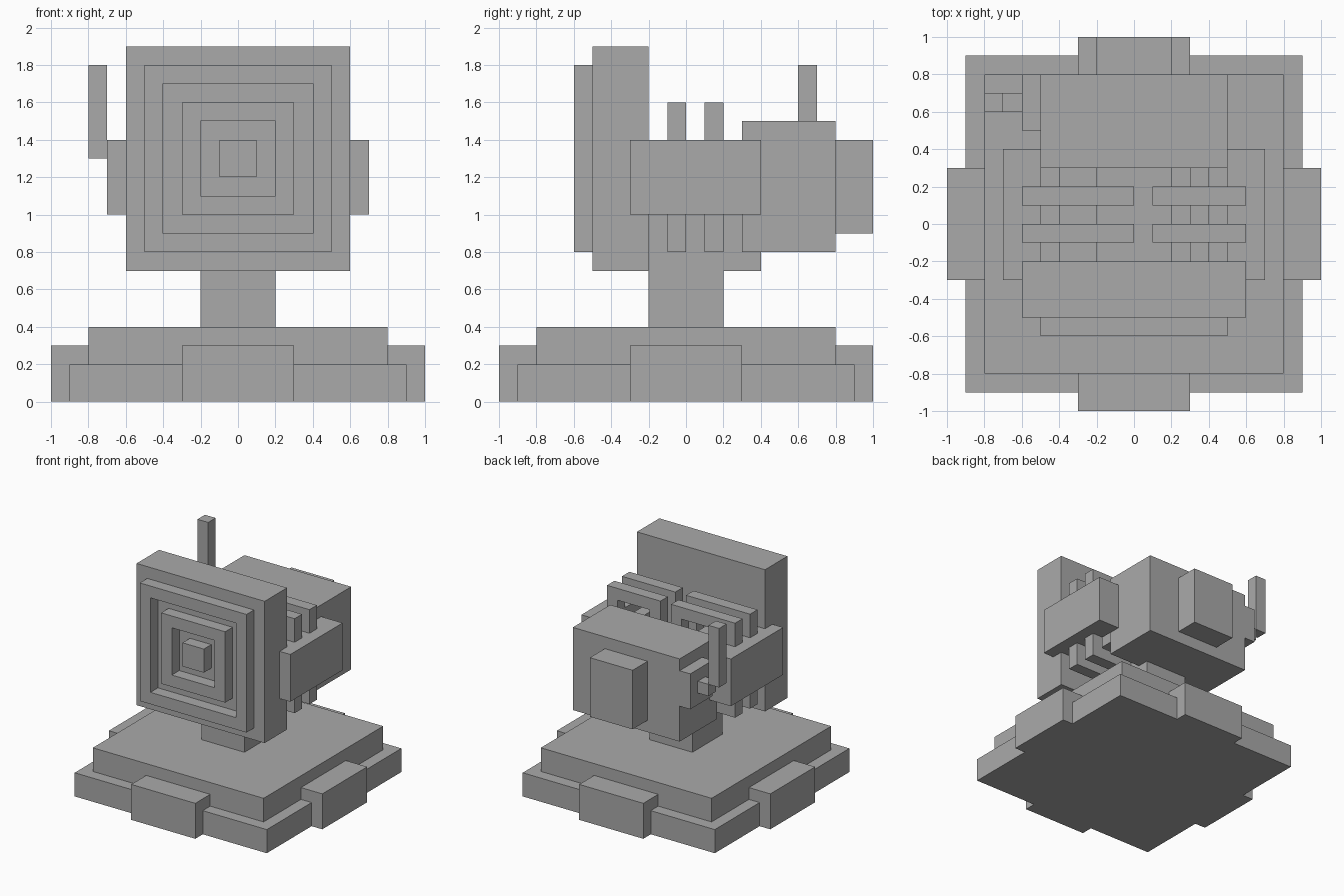
import bpy

if "Cube" in bpy.data.objects:
    bpy.data.objects.remove(bpy.data.objects["Cube"])

grey = bpy.data.materials.new("plain grey")
grey.diffuse_color = (0.4, 0.4, 0.4, 1)
grey.use_nodes = True
grey.node_tree.nodes["Principled BSDF"].inputs["Base Color"].default_value = grey.diffuse_color


def mesh_object(name, boxes):
    """One object from boxes given as (x0, x1, y0, y1, z0, z1)."""
    verts, faces = [], []
    for x0, x1, y0, y1, z0, z1 in boxes:
        n = len(verts)
        verts += [(x, y, z) for z in (z0, z1)
                  for x, y in ((x0, y0), (x1, y0), (x1, y1), (x0, y1))]
        quads = [(3, 2, 1, 0), (4, 5, 6, 7)]
        quads += [(i, (i + 1) % 4, (i + 1) % 4 + 4, i + 4) for i in range(4)]
        faces += [tuple(n + i for i in q) for q in quads]
    mesh = bpy.data.meshes.new(name)
    mesh.from_pydata(verts, [], faces)
    mesh.materials.append(grey)
    ob = bpy.data.objects.new(name, mesh)
    bpy.context.collection.objects.link(ob)
    return ob


def box(name, *b):
    return mesh_object(name, [b])


def frame(name, x0, x1, y0, y1, z0, z1, t=0.1):
    """Upright rectangular ring, open along y, with mitred corners."""
    outer = [(x0, z0), (x1, z0), (x1, z1), (x0, z1)]
    inner = [(x0 + t, z0 + t), (x1 - t, z0 + t), (x1 - t, z1 - t), (x0 + t, z1 - t)]
    verts = [(x, y, z) for y in (y0, y1) for x, z in outer + inner]
    faces = []
    for i in range(4):
        j = (i + 1) % 4
        faces += [(i, j, j + 4, i + 4),              # front
                  (i + 8, i + 12, j + 12, j + 8),    # back
                  (i, i + 8, j + 8, j),              # outside
                  (i + 4, j + 4, j + 12, i + 12)]    # inside
    mesh = bpy.data.meshes.new(name)
    mesh.from_pydata(verts, [], faces)
    mesh.materials.append(grey)
    ob = bpy.data.objects.new(name, mesh)
    bpy.context.collection.objects.link(ob)
    return ob


# Stepped base with a pad on each side
box("base_slab", -0.9, 0.9, -0.9, 0.9, 0, 0.2)
box("base_step", -0.8, 0.8, -0.8, 0.8, 0.2, 0.4)
for s, side in ((-1, "left"), (1, "right")):
    a, b = sorted((s * 0.8, s * 1.0))
    box("base_pad_" + side, a, b, -0.3, 0.3, 0, 0.3)
for s, side in ((-1, "front"), (1, "back")):
    a, b = sorted((s * 0.8, s * 1.0))
    box("base_pad_" + side, -0.3, 0.3, a, b, 0, 0.3)

# Neck and mount carrying the head
box("neck", -0.2, 0.2, -0.2, 0.2, 0.4, 0.7)
box("mount", -0.2, 0.2, -0.2, 0.4, 0.7, 1.0)

# Front panel with concentric raised squares
box("front_panel", -0.6, 0.6, -0.5, -0.2, 0.7, 1.9)
for name, r in (("outer_ring", 0.5), ("inner_ring", 0.3)):
    frame(name, -r, r, -0.6, -0.5, 1.3 - r, 1.3 + r)
box("centre_stud", -0.1, 0.1, -0.6, -0.5, 1.2, 1.4)

# Coil frames around two suspended bars
for i, y in enumerate((-0.1, 0.1)):
    frame(f"left_coil_{i}", -0.6, 0.0, y, y + 0.1, 0.8, 1.6)
    frame(f"right_coil_{i}", 0.1, 0.6, y, y + 0.1, 0.8, 1.6)
box("left_bar", -0.4, -0.2, -0.2, 0.3, 1.0, 1.4)
box("right_bar", 0.3, 0.4, -0.2, 0.3, 1.0, 1.4)

# Side pods
for s, side in ((-1, "left"), (1, "right")):
    a, b = sorted((s * 0.5, s * 0.7))
    box("pod_" + side, a, b, -0.3, 0.4, 1.0, 1.4)

# Rear housing with back box
box("rear_housing", -0.5, 0.5, 0.3, 0.8, 0.8, 1.5)
box("back_box", -0.2, 0.2, 0.8, 1.0, 0.9, 1.4)

# Antenna on its side plate
box("antenna_plate", -0.6, -0.5, 0.5, 0.8, 1.1, 1.4)
box("antenna_arm", -0.7, -0.6, 0.6, 0.7, 1.2, 1.3)
box("antenna_rod", -0.8, -0.7, 0.6, 0.7, 1.3, 1.8)
